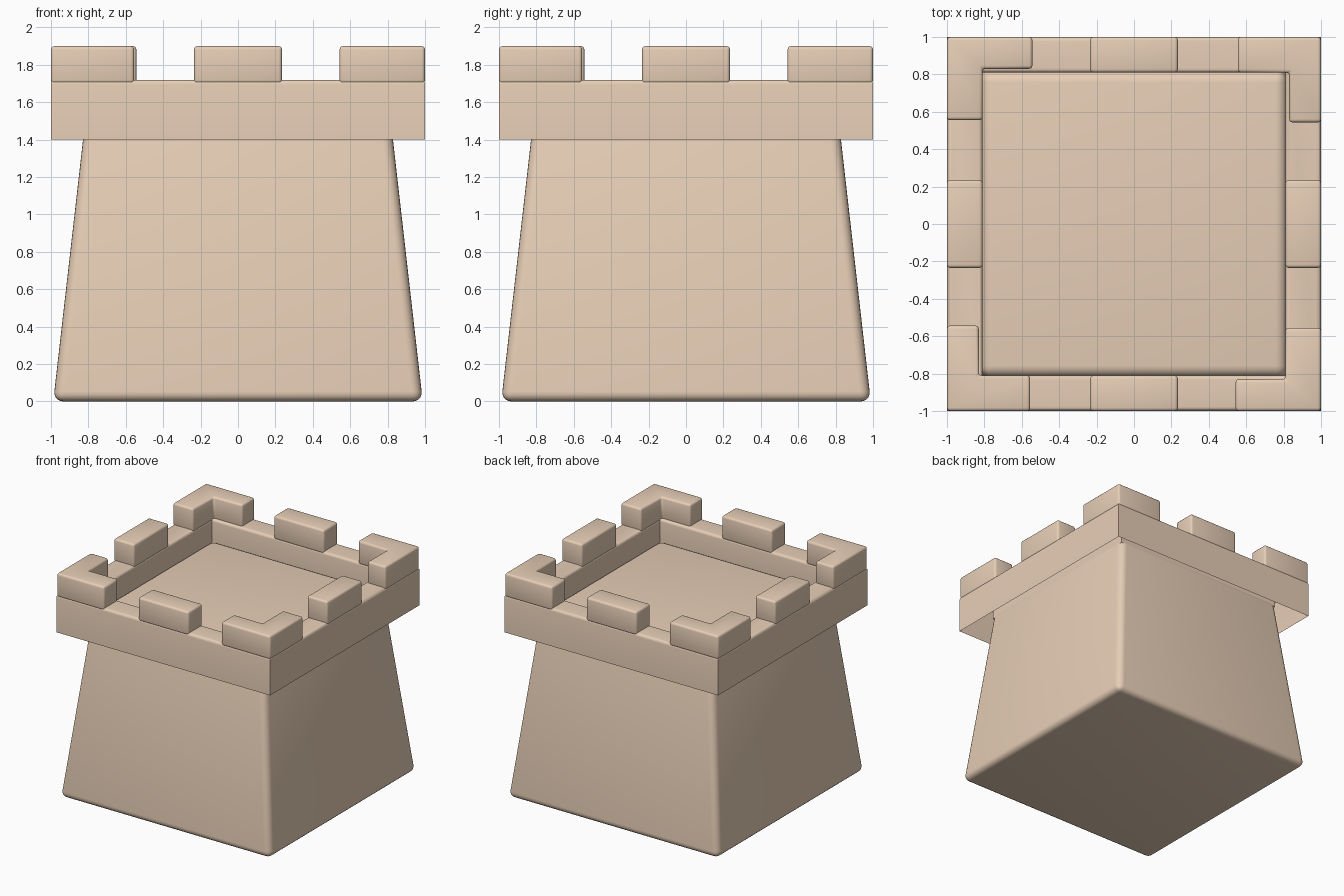
import bpy, bmesh
from math import pi, radians, cos, sin
from mathutils import Matrix

if "Cube" in bpy.data.objects:
    bpy.data.objects.remove(bpy.data.objects["Cube"])


def finish(name, bm, bevel=0.0, segments=3):
    """Turn a bmesh into a smooth-shaded object with optional rounded edges."""
    bmesh.ops.recalc_face_normals(bm, faces=bm.faces)
    mesh = bpy.data.meshes.new(name)
    bm.to_mesh(mesh)
    bm.free()
    obj = bpy.data.objects.new(name, mesh)
    bpy.context.collection.objects.link(obj)
    mat = bpy.data.materials.get("sandstone") or bpy.data.materials.new("sandstone")
    mat.diffuse_color = (0.80, 0.62, 0.47, 1)
    mat.use_nodes = True
    mat.node_tree.nodes["Principled BSDF"].inputs["Base Color"].default_value = mat.diffuse_color
    mesh.materials.append(mat)
    bpy.ops.object.select_all(action='DESELECT')
    obj.select_set(True)
    bpy.context.view_layer.objects.active = obj
    if bevel:
        mod = obj.modifiers.new("rounded_edges", 'BEVEL')
        mod.width = bevel
        mod.segments = segments
        mod.limit_method = 'ANGLE'
        mod.angle_limit = radians(30)
        bpy.ops.object.modifier_apply(modifier=mod.name)
    bpy.ops.object.shade_smooth_by_angle(angle=radians(40))
    return obj


def square_loft(profile, capped):
    """Sweep a (half width, height) profile around a square."""
    bm = bmesh.new()
    loops = [[bm.verts.new((sx * h, sy * h, z))
              for sx, sy in ((-1, -1), (1, -1), (1, 1), (-1, 1))] for h, z in profile]
    for a, b in zip(loops, loops[1:]):
        for i in range(4):
            j = (i + 1) % 4
            bm.faces.new((a[i], a[j], b[j], b[i]))
    if capped:
        bm.faces.new(loops[0])
        bm.faces.new(loops[-1])
    return bm


def prism(outline, z0, z1, turn):
    """Extrude a flat outline upwards, turned about the tower axis."""
    bm = bmesh.new()
    face = bm.faces.new([bm.verts.new((x, y, z0)) for x, y in outline])
    top = bmesh.ops.extrude_face_region(bm, geom=[face])
    for v in top["geom"]:
        if isinstance(v, bmesh.types.BMVert):
            v.co.z = z1
    bm.transform(Matrix.Rotation(turn, 4, 'Z'))
    return bm


# Tapered tower body, its top forming the sunken floor
finish("tower_body", square_loft([(0.988, 0), (0.812, 1.545)], True), 0.055, 5)

# Parapet wall: a shell open underneath, with rounded top edges
R = 0.025
arc = [(sin(t * pi / 8) * R, cos(t * pi / 8) * R) for t in range(5)]
profile = [(1.0, 1.4)]
profile += [(1.0 - R + s, 1.72 - R + c) for s, c in reversed(arc)]
profile += [(0.81 + R - s, 1.72 - R + c) for s, c in arc]
profile += [(0.81, 1.50)]
finish("parapet", square_loft(profile, False))

# Battlements: a corner block and a middle block on each of the four sides
corner = [(-1, 1), (-1, 0.555), (-0.81, 0.555), (-0.81, 0.83), (-0.543, 0.83), (-0.543, 1)]
middle = [(-0.235, 0.81), (0.235, 0.81), (0.235, 1), (-0.235, 1)]
for i in range(4):
    finish(f"corner_merlon_{i + 1}", prism(corner, 1.7, 1.9, -i * pi / 2), 0.018)
    finish(f"middle_merlon_{i + 1}", prism(middle, 1.7, 1.9, -i * pi / 2), 0.018)
